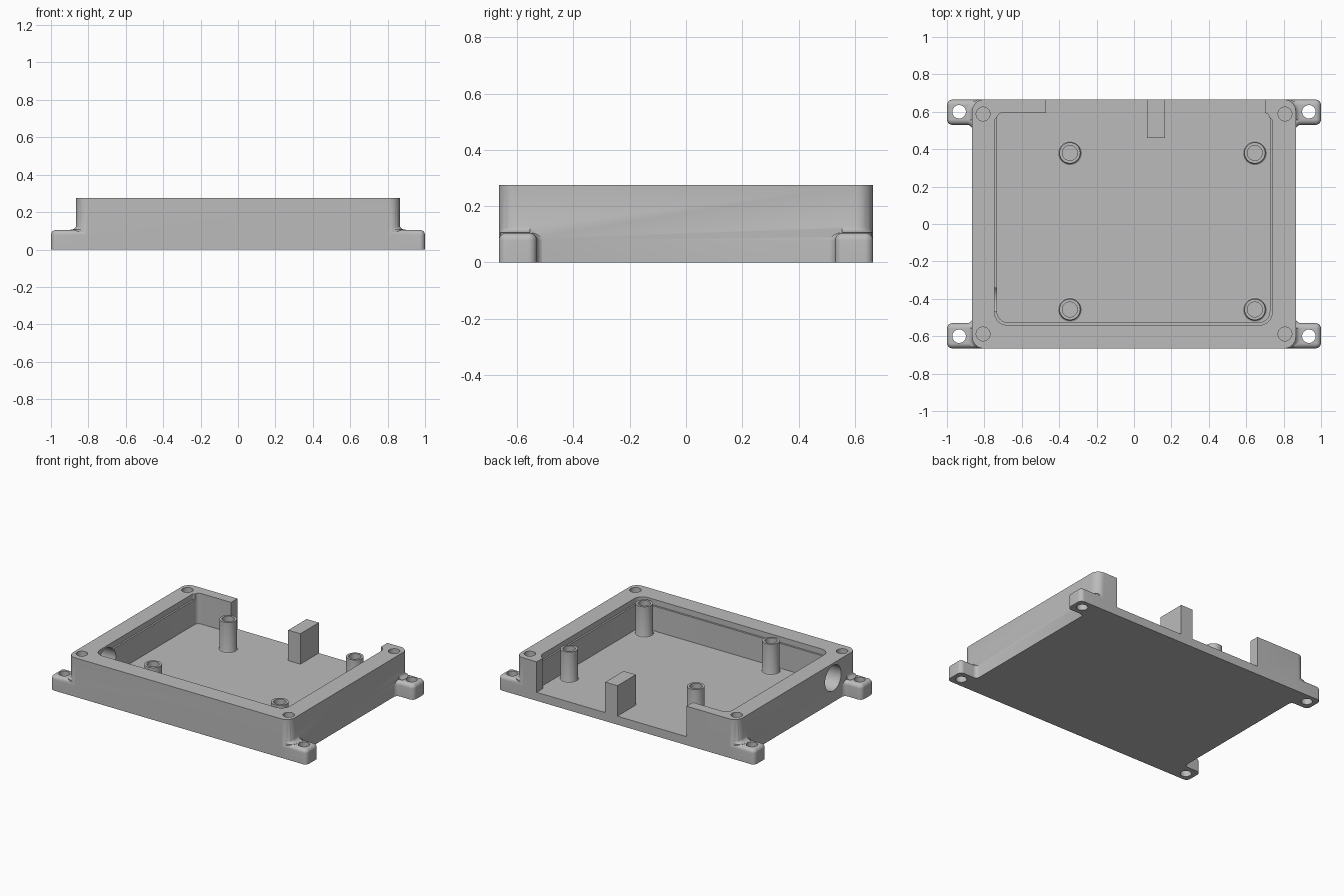
import bpy, bmesh, math
from mathutils import Vector

if "Cube" in bpy.data.objects:
    bpy.data.objects.remove(bpy.data.objects["Cube"], do_unlink=True)

grey = bpy.data.materials.new("plain grey")
grey.use_nodes = True
grey.diffuse_color = (0.5, 0.5, 0.5, 1)
grey.node_tree.nodes["Principled BSDF"].inputs["Base Color"].default_value = (0.5, 0.5, 0.5, 1)

HX, HY, TOP, FLOOR = 0.865, 0.665, 0.275, 0.06
SIDES = [(sx, sy) for sx in (-1, 1) for sy in (-1, 1)]


def outline(corners, steps=8):
    """Right-angled polygon whose corners (x, y, radius) are rounded."""
    pts = []
    for i, (x, y, r) in enumerate(corners):
        p = Vector((x, y))
        if r <= 0:
            pts.append(p)
            continue
        u = (Vector(corners[i - 1][:2]) - p).normalized()
        v = (Vector(corners[(i + 1) % len(corners)][:2]) - p).normalized()
        c = p + (u + v) * r
        for k in range(steps + 1):
            a = math.pi / 2 * k / steps
            pts.append(c - v * r * math.cos(a) - u * r * math.sin(a))
    return pts


def rect(x0, x1, y0, y1, front=0, back=0):
    return outline([(x0, y0, front), (x1, y0, front), (x1, y1, back), (x0, y1, back)])


def finish(name, bm):
    bmesh.ops.recalc_face_normals(bm, faces=bm.faces)
    mesh = bpy.data.meshes.new(name)
    bm.to_mesh(mesh)
    bm.free()
    mesh.materials.append(grey)
    ob = bpy.data.objects.new(name, mesh)
    bpy.context.collection.objects.link(ob)
    return ob


def loft(name, rings, sx=1, sy=1):
    """Closed solid through a stack of (outline, height) rings."""
    bm = bmesh.new()
    loops = [[bm.verts.new((p.x * sx, p.y * sy, z)) for p in pts] for pts, z in rings]
    for a, b in zip(loops, loops[1:]):
        for i in range(len(a)):
            bm.faces.new((a[i - 1], a[i], b[i], b[i - 1]))
    bm.faces.new(loops[0])
    bm.faces.new(loops[-1])
    return finish(name, bm)


def slab(name, pts, z0, z1):
    return loft(name, [(pts, z0), (pts, z1)])


def drill(x, y, r, z0, z1):
    pts = [Vector((x + r * math.cos(math.tau * k / 32), y + r * math.sin(math.tau * k / 32)))
           for k in range(32)]
    return slab("drill", pts, z0, z1)


def combine(target, tool, operation):
    mod = target.modifiers.new(operation, "BOOLEAN")
    mod.operation, mod.solver, mod.object = operation, "EXACT", tool
    with bpy.context.temp_override(object=target, active_object=target):
        bpy.ops.object.modifier_apply(modifier=mod.name)
    bpy.data.objects.remove(tool, do_unlink=True)


# Outer body
tray = slab("case_tray", rect(-HX, HX, -HY, HY, 0.06, 0.06), 0, TOP)


# Mounting feet with rounded tops, and the fillets blending them into the body
def foot_ring(d):
    r, x = 0.03, HX - 0.002
    return outline([(0.8, HY - d, 0), (0.8, 0.45, 0), (x - d, 0.45, 0),
                    (x - d, 0.53 + d, r + d), (1 - d, 0.53 + d, r - d), (1 - d, HY - d, r - d)])


def flare_ring(d):
    return outline([(0.8, 0.555, 0), (HX + d, 0.555, 0), (HX + d, 0.66, 0.058), (0.8, 0.66, 0)])


angles = [math.pi / 2 * k / 6 for k in range(7)]
foot_rings = [(foot_ring(0), 0)]
foot_rings += [(foot_ring(0.027 * (1 - math.cos(a))), 0.078 + 0.027 * math.sin(a)) for a in angles]
flare_rings = [(flare_ring(0.03), 0.085)]
flare_rings += [(flare_ring(0.03 - 0.032 * math.sin(a)), 0.136 - 0.03 * math.cos(a)) for a in angles]
for sx, sy in SIDES:
    combine(tray, loft("foot", foot_rings, sx, sy), "UNION")
    combine(tray, loft("foot_fillet", flare_rings, sx, sy), "UNION")

# Cavity with a narrow ledge, and the open stretch of the rear wall
combine(tray, slab("cavity", rect(-0.733, 0.726, -0.527, 0.594, 0.06, 0.03), FLOOR, 0.4), "DIFFERENCE")
combine(tray, slab("ledge", rect(-0.745, 0.738, -0.54, 0.57, 0.065, 0.02), 0.235, 0.4), "DIFFERENCE")
combine(tray, slab("rear_gap", rect(-0.47, 0.7, 0.5, 0.8), FLOOR, 0.4), "DIFFERENCE")

# Screw holes in the rim and through the feet
for sx, sy in SIDES:
    combine(tray, drill(0.807 * sx, 0.588 * sy, 0.037, 0.11, 0.4), "DIFFERENCE")
    combine(tray, drill(0.935 * sx, 0.6 * sy, 0.036, -0.1, 0.3), "DIFFERENCE")

# Round cable opening in one side wall
port = drill(0, 0, 0.09, -0.1, 0.1)
port.rotation_euler.y = math.pi / 2
port.location = (-0.8, -0.405, 0.17)
bpy.context.view_layer.update()
combine(tray, port, "DIFFERENCE")

# Rear divider block
combine(tray, slab("divider", rect(0.07, 0.165, 0.46, HY), 0.04, TOP), "UNION")

# Hollow standoffs, spun from a profile
profile = [(0, 0.05), (0.066, 0.05), (0.066, FLOOR), (0.059, 0.063), (0.056, 0.072),
           (0.056, TOP), (0.04, TOP), (0.04, 0.15), (0, 0.15)]
parts = [tray]
for label, x, y in (("back_right", -0.343, 0.38), ("back_left", 0.646, 0.38),
                    ("front_right", -0.343, -0.457), ("front_left", 0.646, -0.457)):
    bm = bmesh.new()
    verts = [bm.verts.new((r, 0, z)) for r, z in profile]
    edges = [bm.edges.new(pair) for pair in zip(verts, verts[1:])]
    bmesh.ops.spin(bm, geom=verts + edges, axis=(0, 0, 1), cent=(0, 0, 0),
                   angle=math.tau, steps=32)
    bmesh.ops.remove_doubles(bm, verts=bm.verts, dist=0.0005)
    post = finish("standoff_" + label, bm)
    post.location = (x, y, 0)
    parts.append(post)

# Smooth curves, crisp edges
bpy.ops.object.select_all(action="DESELECT")
for ob in parts:
    ob.select_set(True)
bpy.context.view_layer.objects.active = tray
bpy.ops.object.shade_smooth_by_angle(angle=math.radians(30))
